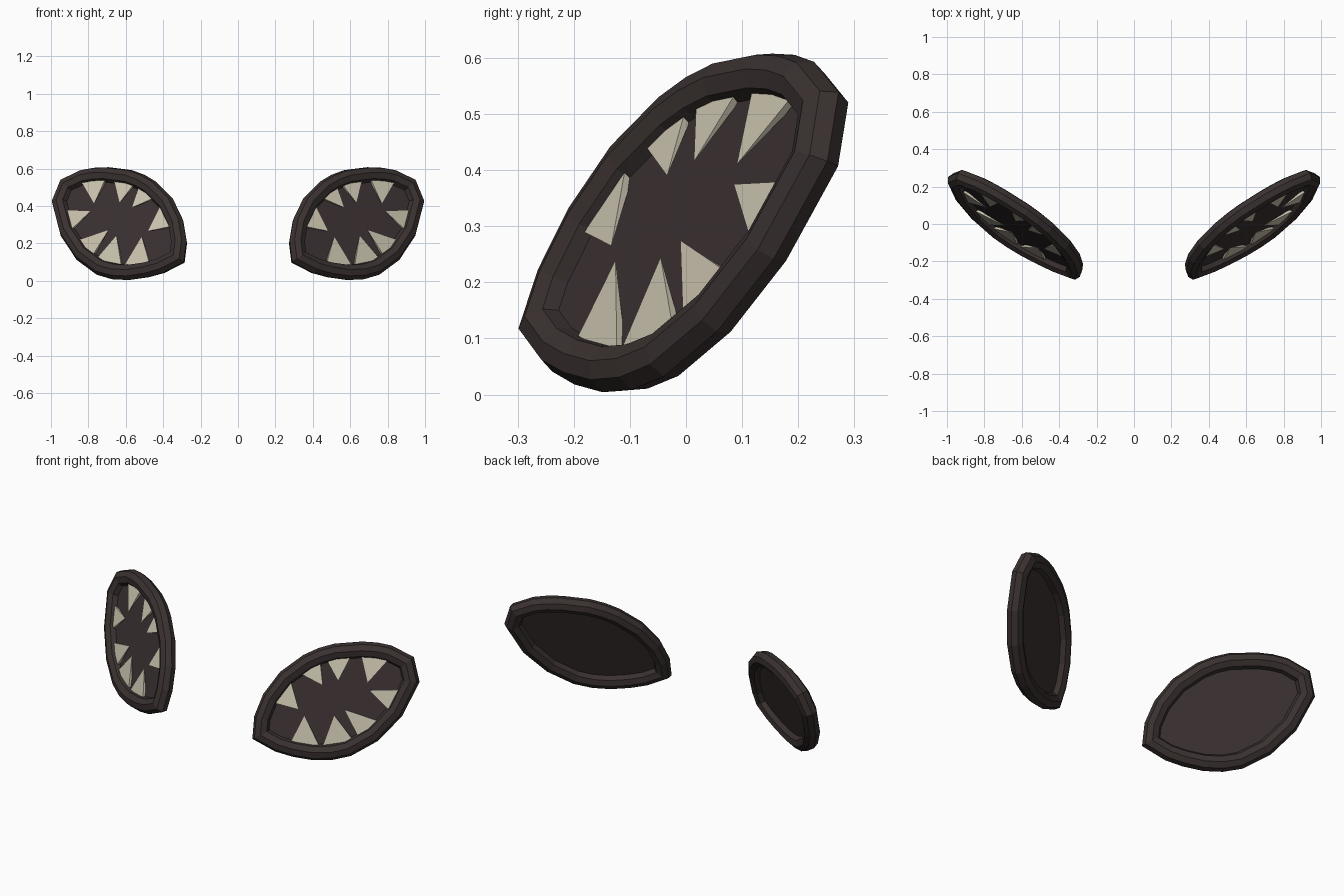
import bpy, bmesh, math
from mathutils import Vector

if "Cube" in bpy.data.objects:
    bpy.data.objects.remove(bpy.data.objects["Cube"])

# Tilted plane that each eye-shaped mouth lies in: y as a function of front-view x and z
SX, SZ = 0.58, 0.40
NORMAL = Vector((SX, -1, SZ)).normalized()
RADIUS = 0.044


def on_plane(x, z, lift=0.0):
    return Vector((x, SX * (x - 0.635) + SZ * (z - 0.305), z)) + NORMAL * lift


def material(name, rgb):
    m = bpy.data.materials.new(name)
    m.diffuse_color = (*rgb, 1)
    m.use_nodes = True
    m.node_tree.nodes["Principled BSDF"].inputs["Base Color"].default_value = m.diffuse_color
    return m


rim_mat = material("dark brown", (0.042, 0.031, 0.030))
plate_mat = material("dark maroon", (0.043, 0.030, 0.031))
tooth_mat = material("bone", (0.60, 0.55, 0.43))


def finish(name, bm, mat):
    bmesh.ops.recalc_face_normals(bm, faces=bm.faces)
    me = bpy.data.meshes.new(name)
    bm.to_mesh(me)
    bm.free()
    me.materials.append(mat)
    ob = bpy.data.objects.new(name, me)
    bpy.context.collection.objects.link(ob)
    ob.modifiers.new("mirror", "MIRROR").use_mirror_merge = False
    return ob


# Centre line of the rim (front-view x, z), pointed at the lower inner corner
PATH = [(0.952, 0.42), (0.915, 0.510), (0.825, 0.553), (0.765, 0.564), (0.70, 0.566),
        (0.582, 0.551), (0.520, 0.528), (0.465, 0.495), (0.382, 0.412), (0.332, 0.308),
        (0.315, 0.206), (0.325, 0.125), (0.413, 0.080), (0.490, 0.059), (0.580, 0.046),
        (0.660, 0.050), (0.733, 0.071), (0.833, 0.145), (0.912, 0.265)]
points = [on_plane(x, z) for x, z in PATH]
count = len(points)

# Rim: eight-sided tube swept round the path with mitred corners
bm = bmesh.new()
rings = []
for i, p in enumerate(points):
    a = (p - points[i - 1]).normalized()
    b = (points[(i + 1) % count] - p).normalized()
    side = (a + b).normalized().cross(NORMAL)
    miter = 1 / math.sqrt((1 + a.dot(b)) / 2)
    ring = []
    for k in range(8):
        t = math.tau * k / 8
        ring.append(bm.verts.new(p + side * (math.cos(t) * RADIUS * miter)
                                 + NORMAL * (math.sin(t) * RADIUS)))
    rings.append(ring)
for i in range(count):
    r, s = rings[i - 1], rings[i]
    for k in range(8):
        bm.faces.new((r[k - 1], r[k], s[k], s[k - 1]))
finish("rim", bm, rim_mat)

# Back plate: thin sheet filling the rim
bm = bmesh.new()
front = [bm.verts.new(p + NORMAL * 0.005) for p in points]
back = [bm.verts.new(p - NORMAL * 0.005) for p in points]
bm.faces.new(front)
bm.faces.new(back)
for i in range(count):
    bm.faces.new((front[i - 1], front[i], back[i], back[i - 1]))
finish("back_plate", bm, plate_mat)

# Teeth: flat pyramids leaning forward; base end, base end, tip
TEETH = [((0.70, 0.545), (0.835, 0.53), (0.77, 0.41)),
         ((0.54, 0.525), (0.66, 0.545), (0.635, 0.415)),
         ((0.43, 0.445), (0.52, 0.51), (0.57, 0.39)),
         ((0.36, 0.285), (0.41, 0.395), (0.485, 0.265)),
         ((0.915, 0.375), (0.895, 0.26), (0.785, 0.375)),
         ((0.86, 0.21), (0.775, 0.125), (0.69, 0.275)),
         ((0.62, 0.095), (0.745, 0.12), (0.65, 0.245)),
         ((0.47, 0.10), (0.595, 0.09), (0.515, 0.24))]
bm = bmesh.new()
for p, q, t in TEETH:
    base = []
    for (x, z), lift in ((p, 0.016), (q, 0.016), (q, -0.004), (p, -0.004)):
        # push the base slightly into the rim
        base.append(bm.verts.new(on_plane(x + (x - t[0]) * 0.08, z + (z - t[1]) * 0.08, lift)))
    tip = bm.verts.new(on_plane(*t) - Vector((0, 0.03, 0)))
    bm.faces.new(base)
    for k in range(4):
        bm.faces.new((base[k - 1], base[k], tip))
finish("teeth", bm, tooth_mat)
